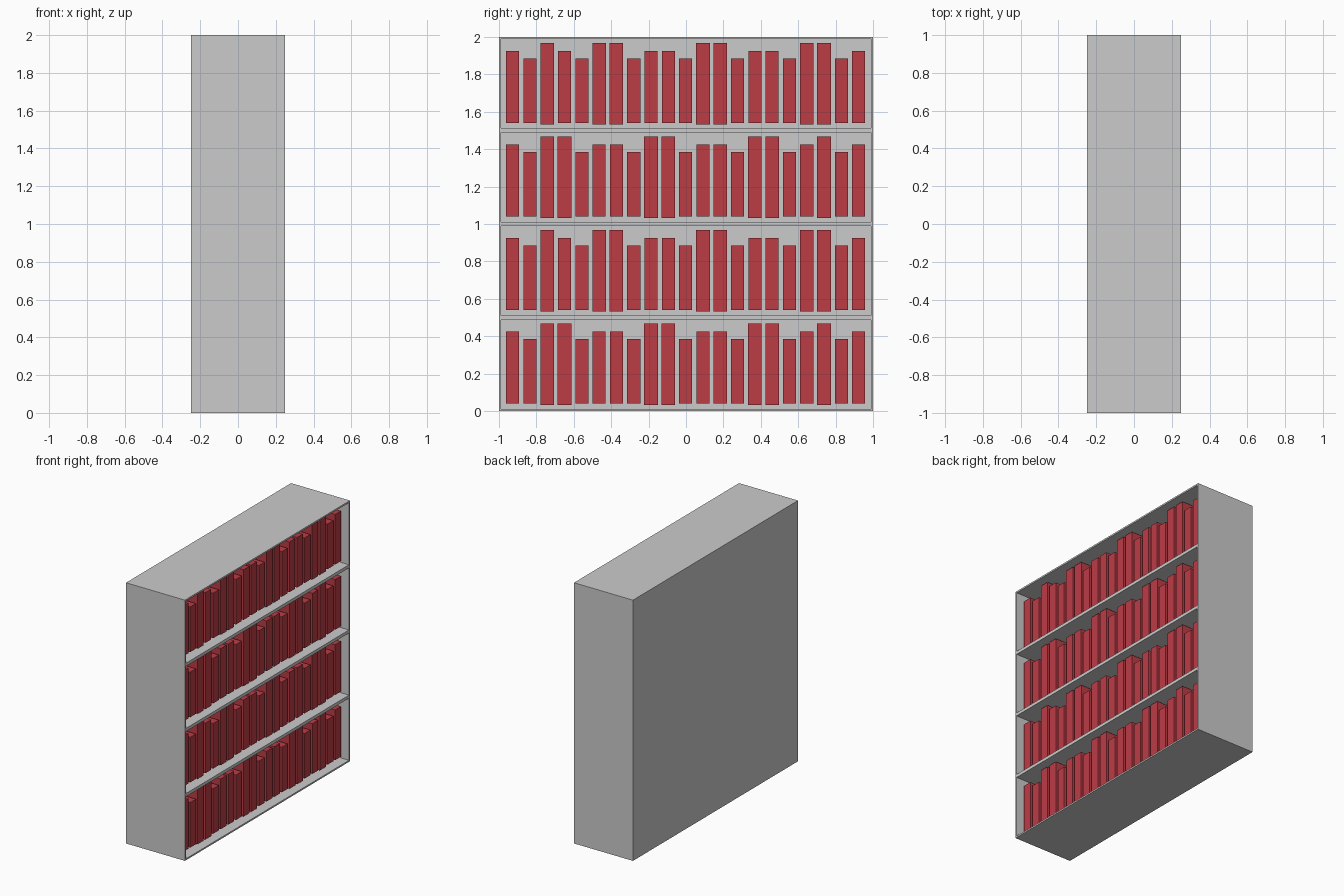
import bpy, bmesh
from mathutils import Matrix, Vector

if "Cube" in bpy.data.objects:
    bpy.data.objects.remove(bpy.data.objects["Cube"])

DEPTH, WIDTH, HEIGHT = 0.5, 2.0, 2.0
ROWS, RIM = 4, 0.017


def finish(bm, name):
    mesh = bpy.data.meshes.new(name)
    bm.to_mesh(mesh)
    bm.free()
    obj = bpy.data.objects.new(name, mesh)
    bpy.context.collection.objects.link(obj)
    return obj


def add_box(bm, lo, hi):
    lo, hi = Vector(lo), Vector(hi)
    mat = Matrix.Translation((lo + hi) / 2) @ Matrix.Diagonal((*(hi - lo), 1))
    bmesh.ops.create_cube(bm, size=1, matrix=mat)


# Bookcase: block sliced into rows, each open face inset and pushed in
bm = bmesh.new()
add_box(bm, (-DEPTH / 2, -WIDTH / 2, 0), (DEPTH / 2, WIDTH / 2, HEIGHT))
for i in range(1, ROWS):
    bmesh.ops.bisect_plane(bm, geom=bm.verts[:] + bm.edges[:] + bm.faces[:],
                           plane_co=(0, 0, HEIGHT * i / ROWS), plane_no=(0, 0, 1))
bm.normal_update()
openings = [f for f in bm.faces if f.normal.x > 0.9]
bmesh.ops.inset_individual(bm, faces=openings, thickness=RIM)
pushed = bmesh.ops.extrude_discrete_faces(bm, faces=openings)["faces"]
bmesh.ops.translate(bm, vec=(-0.46, 0, 0),
                    verts=list({v for f in pushed for v in f.verts}))
bmesh.ops.recalc_face_normals(bm, faces=bm.faces[:])
finish(bm, "bookcase")

# Books: three sizes (half width, bottom, top) in two row patterns
SIZES = {"M": (0.035, 0.039, 0.424),
         "S": (0.035, 0.039, 0.385),
         "L": (0.0365, 0.031, 0.467)}
PATTERNS = ["MSLLSMMSLLSMMSLLSMLSM",
            "MSLMSLLSMMSLLSMMSLLSM"]

red = bpy.data.materials.new("book_red")
red.diffuse_color = (0.50, 0.045, 0.06, 1)
red.use_nodes = True
red.node_tree.nodes["Principled BSDF"].inputs["Base Color"].default_value = red.diffuse_color

for row in range(ROWS):
    bm = bmesh.new()
    z = HEIGHT * row / ROWS
    for i, kind in enumerate(PATTERNS[row % 2]):
        half, bottom, top = SIZES[kind]
        y = -0.927 + 0.0925 * i
        add_box(bm, (-0.19, y - half, z + bottom), (0.203, y + half, z + top))
    finish(bm, f"books_row_{row + 1}").data.materials.append(red)
